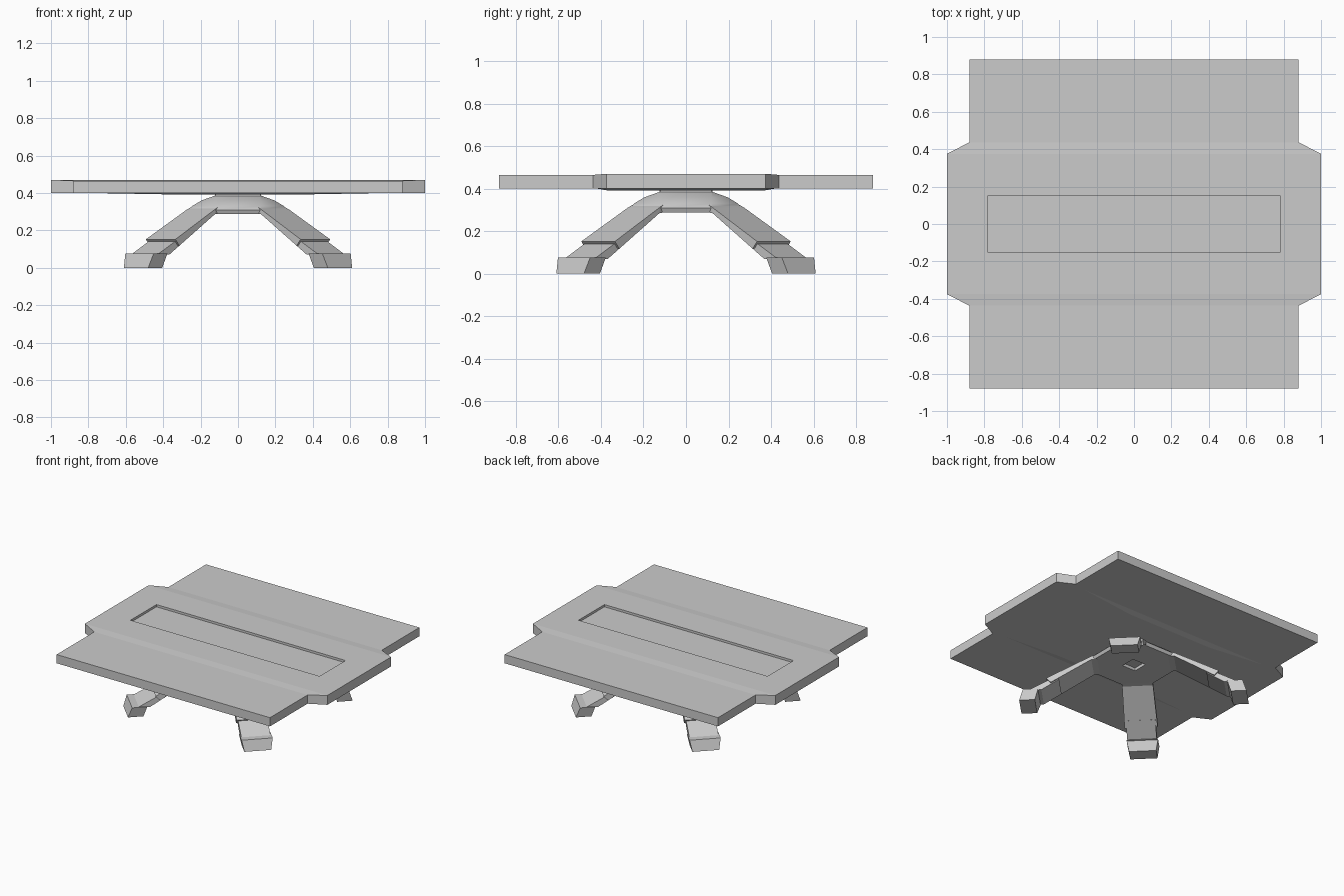
import bpy, bmesh
from math import radians
from mathutils import Matrix

if "Cube" in bpy.data.objects:
    bpy.data.objects.remove(bpy.data.objects["Cube"])


def loft(name, rings):
    """Skin a list of equal-length vertex rings and cap both ends."""
    bm = bmesh.new()
    vs = [[bm.verts.new(p) for p in ring] for ring in rings]
    n = len(rings[0])
    for a, b in zip(vs, vs[1:]):
        for i in range(n):
            j = (i + 1) % n
            bm.faces.new((a[i], a[j], b[j], b[i]))
    bm.faces.new(vs[0])
    bm.faces.new(vs[-1])
    bmesh.ops.recalc_face_normals(bm, faces=bm.faces)
    me = bpy.data.meshes.new(name)
    bm.to_mesh(me)
    bm.free()
    ob = bpy.data.objects.new(name, me)
    bpy.context.collection.objects.link(ob)
    return ob


def section(r_top, z_top, r_bot, z_bot, h_top, h_bot=None):
    """Four-point cross-section of a leg running along +x."""
    h_bot = h_bot or h_top
    return [(r_top, -h_top, z_top), (r_top, h_top, z_top),
            (r_bot, h_bot, z_bot), (r_bot, -h_bot, z_bot)]


def rect(hx, hy, z):
    return [(-hx, -hy, z), (hx, -hy, z), (hx, hy, z), (-hx, hy, z)]


def octagon(a, b, z):
    return [(b, -a, z), (a, -b, z), (a, b, z), (b, a, z),
            (-b, a, z), (-a, b, z), (-a, -b, z), (-b, -a, z)]


# Table top: raised centre band with wider ends, lower side leaves
rows = [(-.88, .88, .465), (-.437, .88, .465), (-.375, 1, .47),
        (.375, 1, .47), (.437, .88, .465), (.88, .88, .465)]
top = loft("table_top", [[(-x, y, .40), (x, y, .40), (x, y, zt), (-x, y, zt)]
                         for y, x, zt in rows])

# Long shallow recess in the top
cutter = loft("recess_cutter", [rect(.78, .153, .453), rect(.78, .153, .6)])
cutter.hide_render = True
cutter.hide_viewport = True
mod = top.modifiers.new("recess", 'BOOLEAN')
mod.operation = 'DIFFERENCE'
mod.solver = 'EXACT'
mod.object = cutter

# Shallow plate under the top
loft("under_plate", [rect(.84, .42, .401), rect(.35, .37, .392)])

# Domed hub with a small square pocket underneath
hub = loft("hub", [octagon(.055, .054, .31), octagon(.055, .054, .288),
                   octagon(.255, .12, .288), octagon(.265, .12, .31),
                   octagon(.245, .12, .33), octagon(.195, .12, .36),
                   octagon(.125, .12, .385), octagon(.122, .12, .396)])
bpy.context.view_layer.objects.active = hub
hub.select_set(True)
bpy.ops.object.shade_smooth_by_angle(angle=radians(35))

# Four diagonal legs: upper sleeve, thinner lower leg, block foot
for i, name in enumerate(("back_right", "back_left", "front_left", "front_right")):
    turn = Matrix.Rotation(radians(45 + 90 * i), 4, 'Z')
    parts = [
        loft(name + "_upper_leg", [section(.24, .33, .24, .288, .10),
                                   section(.28, .312, .28, .286, .105),
                                   section(.585, .152, .555, .118, .112)]),
        loft(name + "_lower_leg", [section(.53, .165, .50, .145, .10),
                                   section(.71, .07, .62, .07, .10)]),
        loft(name + "_foot", [rect(.052, .107, .076), rect(.053, .092, 0)]),
    ]
    foot = parts[2].data
    for v in foot.vertices:
        v.co.x += .693 if v.co.z > .01 else .718
    for p in parts:
        p.matrix_world = turn
